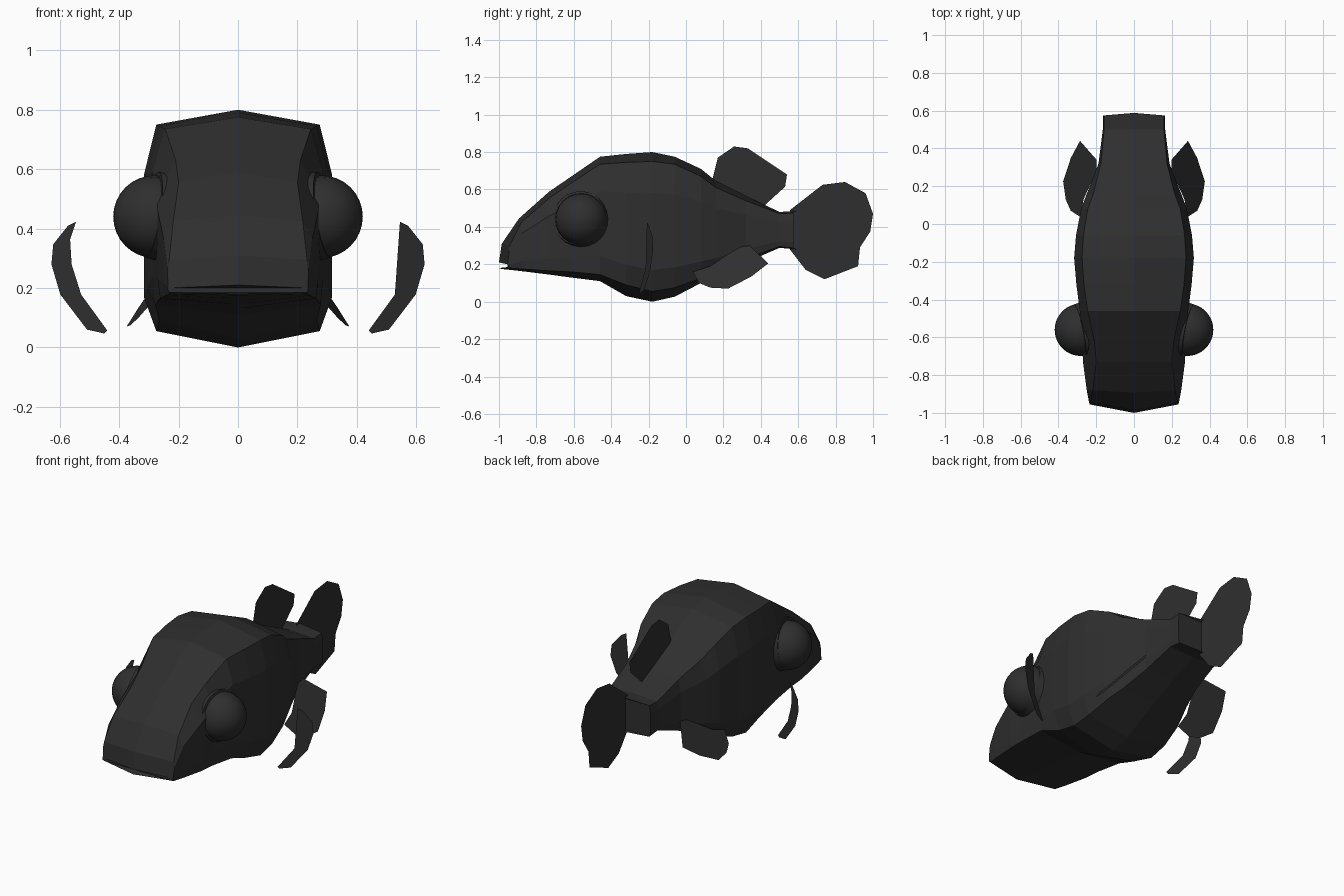
import bpy, bmesh, math
from mathutils import Vector

mat = bpy.data.materials.new("charcoal")
mat.diffuse_color = (0.028, 0.028, 0.028, 1)


def make_object(name, bm):
    mesh = bpy.data.meshes.new(name)
    bm.to_mesh(mesh)
    bm.free()
    mesh.materials.append(mat)
    obj = bpy.data.objects.new(name, mesh)
    bpy.context.collection.objects.link(obj)
    return obj


def fin(name, points):
    """Flat single-sheet fin from an outline."""
    bm = bmesh.new()
    face = bm.faces.new([bm.verts.new(p) for p in points])
    bmesh.ops.triangulate(bm, faces=[face])
    return make_object(name, bm)


# Body stations: y, top, top corner, bottom corner, bottom, side width, corner width
stations = [
    (-0.955, 0.21, 0.20, 0.185, 0.18, 0.235, 0.235),
    (-0.945, 0.31, 0.295, 0.18, 0.175, 0.238, 0.232),
    (-0.88, 0.445, 0.425, 0.175, 0.165, 0.25, 0.218),
    (-0.73, 0.59, 0.555, 0.165, 0.145, 0.27, 0.20),
    (-0.62, 0.665, 0.63, 0.16, 0.13, 0.275, 0.21),
    (-0.46, 0.775, 0.735, 0.145, 0.11, 0.287, 0.245),
    (-0.32, 0.79, 0.745, 0.09, 0.03, 0.305, 0.265),
    (-0.18, 0.80, 0.75, 0.055, 0.0, 0.317, 0.275),
    (-0.06, 0.775, 0.735, 0.075, 0.027, 0.307, 0.268),
    (0.08, 0.71, 0.67, 0.125, 0.10, 0.28, 0.245),
    (0.16, 0.645, 0.61, 0.16, 0.14, 0.25, 0.215),
    (0.32, 0.565, 0.54, 0.23, 0.21, 0.188, 0.175),
    (0.50, 0.48, 0.47, 0.295, 0.288, 0.165, 0.158),
    (0.575, 0.485, 0.475, 0.287, 0.28, 0.165, 0.158),
]
bm = bmesh.new()
rings = []
for i, (y, top, tc, bc, bot, w, cw) in enumerate(stations):
    # The middle of the snout and of the tail root is pushed outwards
    shift = {0: -0.045, 1: -0.04, 2: -0.013, len(stations) - 1: 0.013}.get(i, 0)
    h = tc - bc
    half = [(cw, tc), (w, tc - 0.245 * h), (w, bc + 0.165 * h),
            (cw if i > 5 else w * 0.97, bc)]
    section = [(0, top)] + half + [(0, bot)] + [(-x, z) for x, z in reversed(half)]
    rings.append([bm.verts.new((x, y + (shift if x == 0 else 0), z)) for x, z in section])
for a, b in zip(rings, rings[1:]):
    for j in range(10):
        k = (j + 1) % 10
        bm.faces.new((a[j], a[k], b[k], b[j]))
for r in (rings[0], rings[-1]):   # caps
    for j in range(5):
        quad = [r[0], r[1], r[9]] if j == 0 else [r[j], r[j + 1], r[9 - j], r[(10 - j) % 10]]
        bm.faces.new(list(dict.fromkeys(quad)))
bmesh.ops.recalc_face_normals(bm, faces=bm.faces)
make_object("body", bm)

# Eyes and their collars
for s, side in ((1, "right"), (-1, "left")):
    bpy.ops.mesh.primitive_uv_sphere_add(segments=24, ring_count=16, radius=0.139,
                                         location=(s * 0.281, -0.56, 0.44),
                                         rotation=(0, math.pi / 2, 0))
    eye = bpy.context.object
    eye.name = side + "_eye"
    eye.data.materials.append(mat)
    bpy.ops.object.shade_smooth()
    axis = Vector((s, -0.2 , 0.15))
    bpy.ops.mesh.primitive_cone_add(vertices=24, radius1=0.158, radius2=0.146, depth=0.09,
                                    location=(s * 0.245, -0.56, 0.44),
                                    rotation=axis.to_track_quat('Z', 'Y').to_euler())
    collar = bpy.context.object
    collar.name = side + "_eye_collar"
    collar.data.materials.append(mat)
    bpy.ops.object.shade_smooth_by_angle()

# Centre fins (y, z outlines)
dorsal = [(0.14, 0.65), (0.17, 0.77), (0.257, 0.83), (0.33, 0.82), (0.54, 0.68),
          (0.53, 0.615), (0.42, 0.515), (0.38, 0.50), (0.17, 0.60)]
tail = [(0.556, 0.49), (0.73, 0.625), (0.85, 0.64), (0.96, 0.58), (1.0, 0.47), (0.985, 0.375),
        (0.93, 0.29), (0.92, 0.19), (0.74, 0.12), (0.64, 0.17), (0.555, 0.28)]
fin("dorsal_fin", [(0, y, z) for y, z in dorsal])
fin("tail_fin", [(0, y, z) for y, z in tail])

# Paired fins: pelvic outline in y, z and pectoral outline in x, z
pelvic = [(0.037, 0.16), (0.13, 0.19), (0.28, 0.29), (0.34, 0.30), (0.44, 0.205),
          (0.35, 0.135), (0.225, 0.07), (0.13, 0.075), (0.07, 0.10)]
pectoral = [(0.572, 0.41), (0.622, 0.347), (0.628, 0.28), (0.598, 0.178), (0.508, 0.06),
            (0.45, 0.047), (0.44, 0.057), (0.528, 0.178), (0.56, 0.28), (0.565, 0.363),
            (0.545, 0.423)]
for s, side in ((1, "right"), (-1, "left")):
    fin(side + "_pelvic_fin", [(s * (0.41 + 0.1 * y - 0.82 * z), y, z) for y, z in pelvic])
    fin(side + "_pectoral_fin", [(s * x, -0.25 + 0.39 * (x - 0.44), z) for x, z in pectoral])
